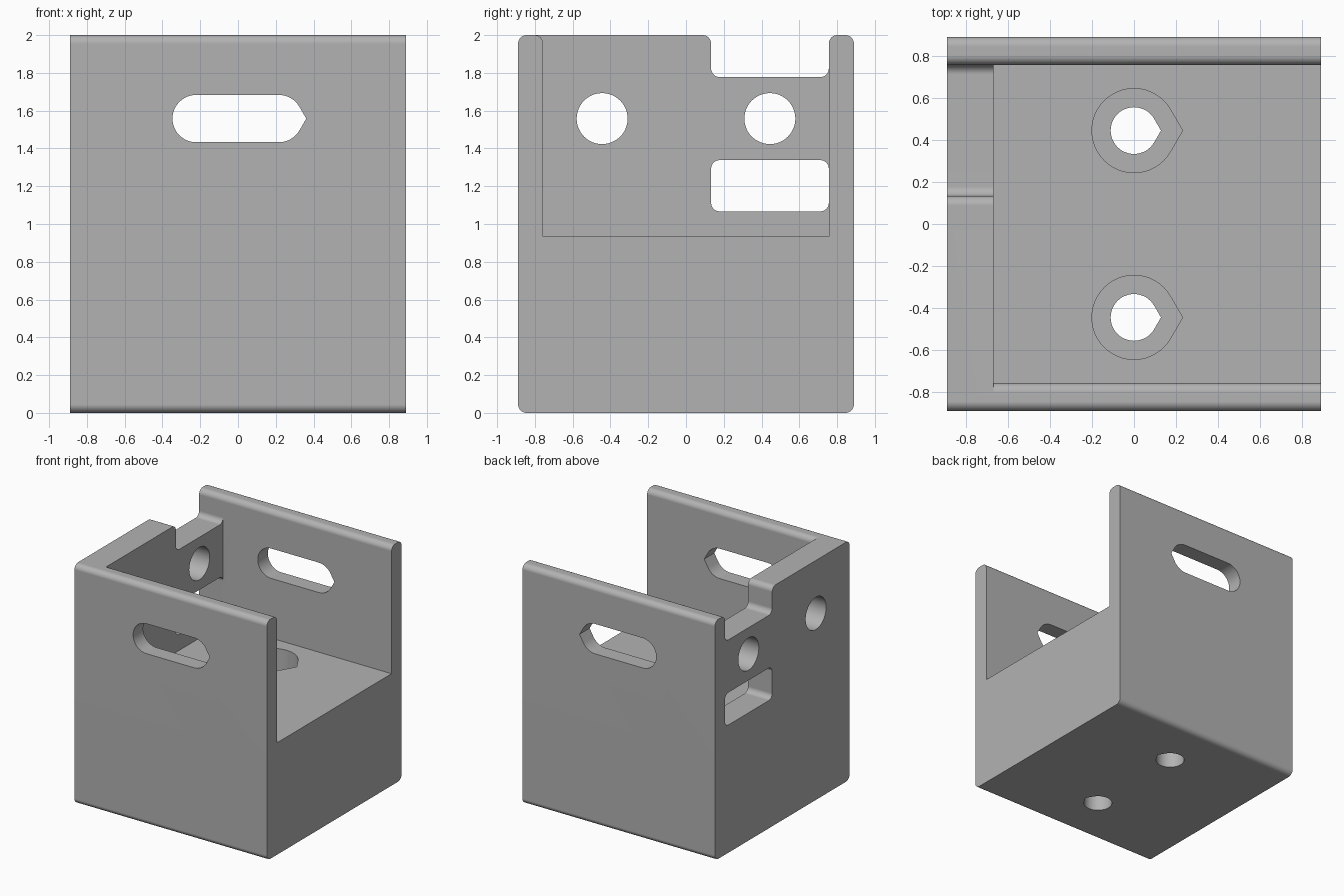
import bpy, bmesh, math
from mathutils import Vector

cube = bpy.data.objects.get("Cube")
if cube:
    bpy.data.objects.remove(cube, do_unlink=True)

HALF, HEIGHT, INNER, FLOOR = 0.889, 2.0, 0.756, 0.935
WALL_X, R, HOLE_Z, HOLE_OFF = -0.667, 0.045, 1.558, 0.444


def fillet(corners, steps=8):
    """Round the right-angled corners (u, v, radius) of an outline."""
    pts = []
    for i, (u, v, r) in enumerate(corners):
        p = Vector((u, v))
        if not r:
            pts.append(p)
            continue
        d1 = (Vector(corners[i - 1][:2]) - p).normalized()
        d2 = (Vector(corners[(i + 1) % len(corners)][:2]) - p).normalized()
        c = p + (d1 + d2) * r
        for k in range(steps + 1):
            t = math.pi / 2 * k / steps
            pts.append(c - d2 * r * math.cos(t) - d1 * r * math.sin(t))
    return pts


def rounded_rect(u0, u1, v0, v1):
    return fillet([(u0, v0, R), (u1, v0, R), (u1, v1, R), (u0, v1, R)])


def arc(u, v, r, start, end, steps):
    angles = [math.radians(start + (end - start) * k / steps) for k in range(steps + 1)]
    return [Vector((u + r * math.cos(a), v + r * math.sin(a))) for a in angles]


def teardrop(u, v, r):
    tip = Vector((u + r / math.cos(math.radians(30)), v))
    return arc(u, v, r, 30, 330, 40) + [tip]


def prism(name, outline, axis, w0, w1):
    place = {"X": lambda p, w: (w, p.x, p.y),
             "Y": lambda p, w: (p.x, w, p.y),
             "Z": lambda p, w: (p.x, p.y, w)}[axis]
    bm = bmesh.new()
    ends = [[bm.verts.new(place(p, w)) for p in outline] for w in (w0, w1)]
    for ring in ends:
        bm.faces.new(ring)
    n = len(outline)
    for i in range(n):
        j = (i + 1) % n
        bm.faces.new((ends[0][i], ends[0][j], ends[1][j], ends[1][i]))
    bmesh.ops.recalc_face_normals(bm, faces=bm.faces)
    mesh = bpy.data.meshes.new(name)
    bm.to_mesh(mesh)
    bm.free()
    obj = bpy.data.objects.new(name, mesh)
    bpy.context.collection.objects.link(obj)
    return obj


# Block with rounded long edges
body = prism("bracket_body", rounded_rect(-HALF, HALF, 0, HEIGHT), "X", -HALF, HALF)
grey = bpy.data.materials.new("plain_grey")
grey.use_nodes = True
grey.diffuse_color = (0.45, 0.45, 0.45, 1)
grey.node_tree.nodes["Principled BSDF"].inputs["Base Color"].default_value = grey.diffuse_color
body.data.materials.append(grey)

# Open cavity, flared to round the inner rims of the side walls
rim, over = INNER + R, HEIGHT + 0.1
cavity = fillet([(-INNER, FLOOR, 0), (INNER, FLOOR, 0), (INNER, HEIGHT, R), (rim, HEIGHT, 0),
                 (rim, over, 0), (-rim, over, 0), (-rim, HEIGHT, 0), (-INNER, HEIGHT, R)])
# Notch in the top of the end wall
EDGE = 0.133
notch = fillet([(EDGE, 1.778, R), (INNER, 1.778, R), (INNER, HEIGHT, R), (rim, HEIGHT, 0),
                (rim, over, 0), (EDGE - R, over, 0), (EDGE - R, HEIGHT, 0), (EDGE, HEIGHT, R)])
# Long slot through both side walls, pointed at one end
slot_r = 0.125
slot = (arc(-0.222, HOLE_Z, slot_r, 90, 270, 24)
        + arc(0.217, HOLE_Z, slot_r, 270, 330, 8)
        + [Vector((0.217 + slot_r / math.cos(math.radians(30)), HOLE_Z))]
        + arc(0.217, HOLE_Z, slot_r, 30, 90, 8))

cutters = [
    prism("cavity_cutter", cavity, "X", WALL_X, 1),
    prism("notch_cutter", notch, "X", -1, -0.6),
    prism("window_cutter", rounded_rect(EDGE, INNER, 1.067, 1.338), "X", -1, -0.6),
    prism("slot_cutter", slot, "Y", -1, 1),
]
for side in (-1, 1):
    y = side * HOLE_OFF
    cutters += [
        prism("end_hole_cutter", arc(y, HOLE_Z, 0.135, 0, 352.5, 47), "X", -1, -0.6),
        prism("screw_hole_cutter", teardrop(0, y, 0.111), "Z", -0.1, 0.5),
        prism("counterbore_cutter", teardrop(0, y, 0.2), "Z", 0.222, 1.1),
    ]

# Cut everything, then discard the cutters
bpy.context.view_layer.objects.active = body
for cutter in cutters:
    cutter.hide_render = True
    mod = body.modifiers.new(cutter.name, "BOOLEAN")
    mod.operation, mod.solver, mod.object = "DIFFERENCE", "EXACT", cutter
    bpy.ops.object.modifier_apply(modifier=mod.name)
    bpy.data.objects.remove(cutter, do_unlink=True)

# Smooth fillets and holes, flat faces kept flat
bpy.ops.object.select_all(action="DESELECT")
body.select_set(True)
bpy.ops.object.shade_smooth_by_angle(angle=math.radians(30))
weighted = body.modifiers.new("weighted_normals", "WEIGHTED_NORMAL")
weighted.keep_sharp = True
